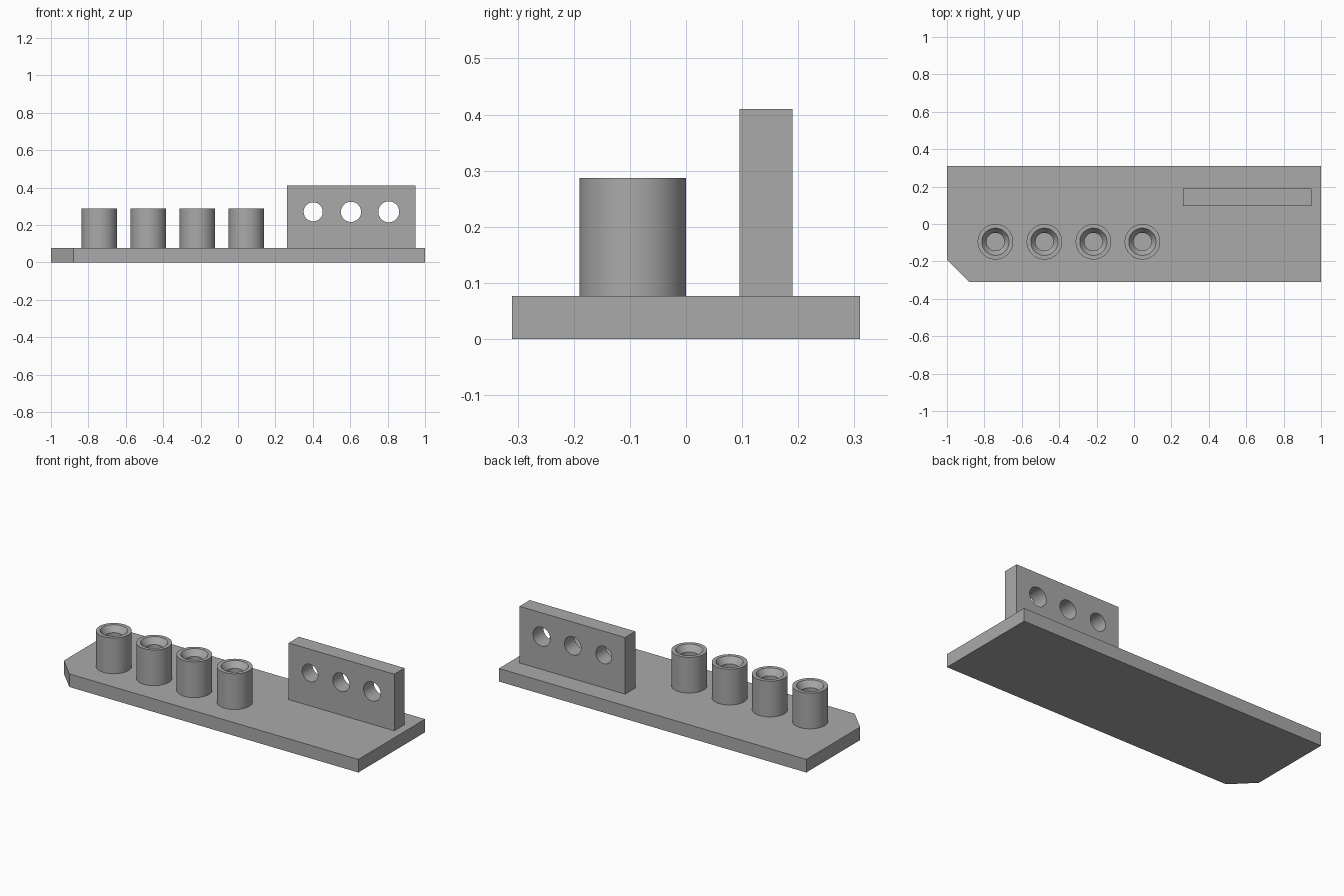
import bpy
import bmesh
import math

cube = bpy.data.objects.get("Cube")
if cube:
    bpy.data.objects.remove(cube, do_unlink=True)

BASE_TOP = 0.077

grey = bpy.data.materials.new("plain grey")
grey.use_nodes = True
colour = (0.4, 0.4, 0.4, 1)
grey.diffuse_color = colour
grey.node_tree.nodes["Principled BSDF"].inputs["Base Color"].default_value = colour


def add_object(name, bm):
    bmesh.ops.recalc_face_normals(bm, faces=bm.faces)
    mesh = bpy.data.meshes.new(name)
    bm.to_mesh(mesh)
    bm.free()
    mesh.materials.append(grey)
    obj = bpy.data.objects.new(name, mesh)
    bpy.context.collection.objects.link(obj)
    return obj


def smooth(obj):
    bpy.ops.object.select_all(action='DESELECT')
    obj.select_set(True)
    bpy.context.view_layer.objects.active = obj
    bpy.ops.object.shade_smooth_by_angle(angle=math.radians(25))


def prism(name, outline, bottom, top):
    bm = bmesh.new()
    face = bm.faces.new([bm.verts.new((x, y, bottom)) for x, y in outline])
    moved = bmesh.ops.extrude_face_region(bm, geom=[face])["geom"]
    verts = [v for v in moved if isinstance(v, bmesh.types.BMVert)]
    bmesh.ops.translate(bm, verts=verts, vec=(0, 0, top - bottom))
    # keep the lower cap so the solid is closed
    if not face.is_valid or len(bm.faces) < len(outline) + 2:
        low = [v for v in bm.verts if abs(v.co.z - bottom) < 1e-5]
        bmesh.ops.contextual_create(bm, geom=low)
    return add_object(name, bm)


def lathe(name, profile, location, steps=64):
    bm = bmesh.new()
    verts = [bm.verts.new((r, 0, z)) for r, z in profile]
    edges = [bm.edges.new(pair) for pair in zip(verts, verts[1:])]
    bmesh.ops.spin(bm, geom=verts + edges, axis=(0, 0, 1), cent=(0, 0, 0),
                   angle=2 * math.pi, steps=steps, use_duplicate=False)
    bmesh.ops.remove_doubles(bm, verts=bm.verts, dist=1e-5)
    obj = add_object(name, bm)
    obj.location = location
    smooth(obj)
    return obj


# Base plate with one clipped corner
prism("base_plate", [(-1, 0.31), (-1, -0.19), (-0.88, -0.31), (1, -0.31), (1, 0.31)],
      0, BASE_TOP)

# Row of hollow posts with a countersunk mouth
post_profile = [(0, 0), (0.095, 0), (0.095, 0.21), (0.073, 0.21),
                (0.048, 0.175), (0.048, 0.01), (0, 0.01)]
for i in range(4):
    lathe(f"post_{i + 1}", post_profile, (-0.741 + 0.262 * i, -0.095, BASE_TOP))

# Upright panel with three drilled holes
panel = prism("upright_panel", [(0.263, 0.095), (0.95, 0.095), (0.95, 0.19), (0.263, 0.19)],
              BASE_TOP, 0.41)
for i, radius in enumerate((0.051, 0.054, 0.056)):
    bm = bmesh.new()
    bmesh.ops.create_cone(bm, cap_ends=True, segments=48, radius1=radius,
                          radius2=radius, depth=0.4)
    cutter = add_object(f"hole_cutter_{i + 1}", bm)
    cutter.rotation_euler.x = math.pi / 2
    cutter.location = (0.402 + 0.202 * i, 0.14, 0.27)
    cutter.hide_render = True
    cutter.hide_set(True)
    cut = panel.modifiers.new(f"hole_{i + 1}", 'BOOLEAN')
    cut.operation = 'DIFFERENCE'
    cut.solver = 'EXACT'
    cut.object = cutter
smooth(panel)
